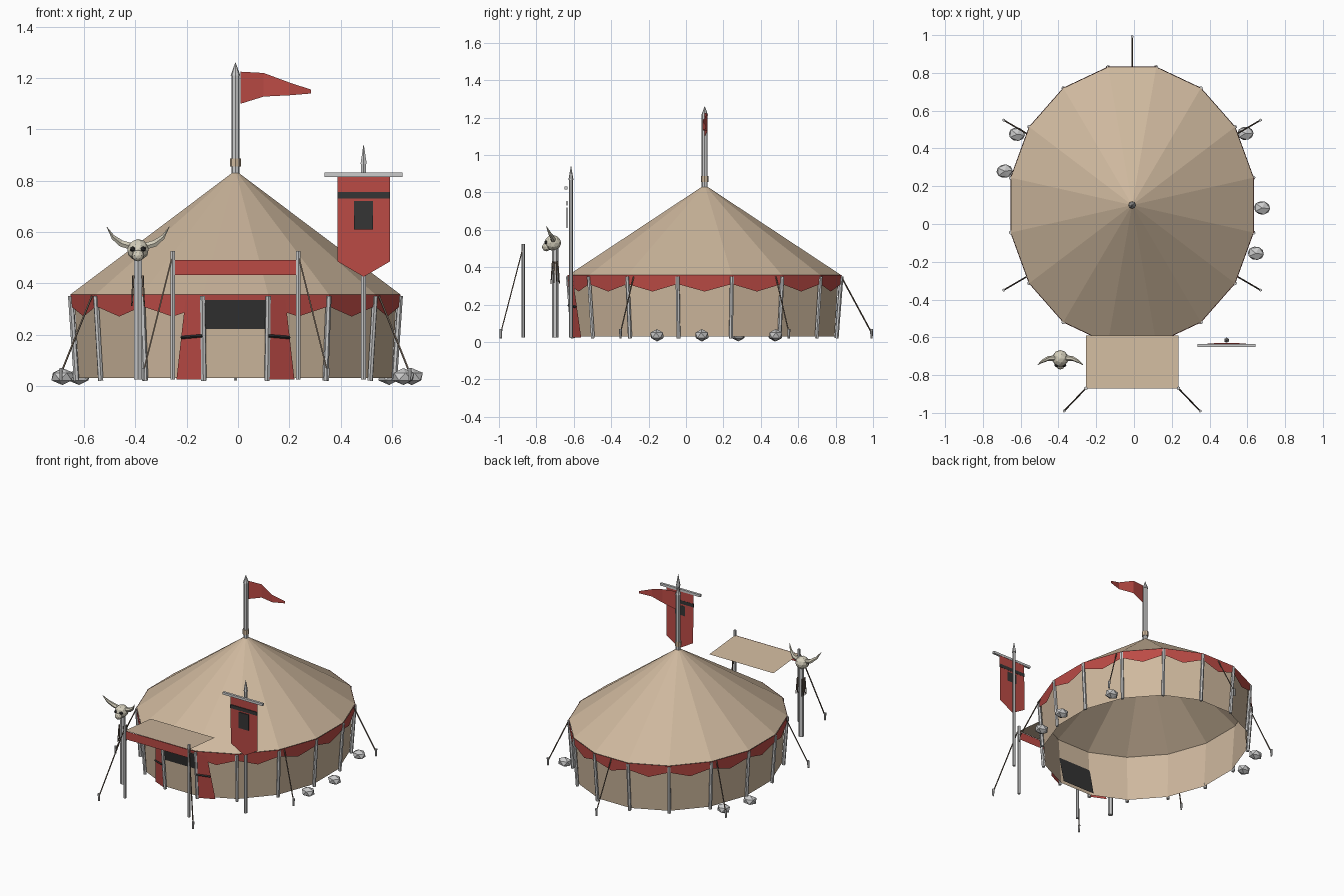
import bpy, math, random
from mathutils import Vector

if "Cube" in bpy.data.objects:
    bpy.data.objects.remove(bpy.data.objects["Cube"])
random.seed(4)

def mat(name, c):
    m = bpy.data.materials.new(name)
    m.diffuse_color = (*c, 1)
    m.use_nodes = True
    m.node_tree.nodes["Principled BSDF"].inputs["Base Color"].default_value = m.diffuse_color
    return m

TAN = mat("canvas", (0.62, 0.48, 0.34))
RED = mat("red_cloth", (0.50, 0.07, 0.06))
DARK = mat("dark_cloth", (0.035, 0.035, 0.035))
BONE = mat("bone", (0.66, 0.62, 0.50))
ROPE = mat("rope", (0.16, 0.12, 0.09))

def mesh(name, verts, faces, m=None):
    me = bpy.data.meshes.new(name)
    me.from_pydata([tuple(v) for v in verts], [], faces)
    o = bpy.data.objects.new(name, me)
    bpy.context.collection.objects.link(o)
    if m:
        me.materials.append(m)
    return o

def rod(name, a, b, r1, r2=None, n=6, m=None):
    a, b = Vector(a), Vector(b)
    r2 = r1 if r2 is None else r2
    bpy.ops.mesh.primitive_cone_add(vertices=n, radius1=r1, radius2=r2, depth=(b - a).length, location=(a + b) / 2)
    o = bpy.context.object
    o.rotation_euler = (b - a).to_track_quat('Z', 'Y').to_euler()
    o.name = name
    if m:
        o.data.materials.append(m)
    return o

def ball(name, loc, scale, sub=2, m=None):
    bpy.ops.mesh.primitive_ico_sphere_add(subdivisions=sub, radius=1, location=loc)
    o = bpy.context.object
    o.scale = scale
    o.name = name
    if m:
        o.data.materials.append(m)
    return o

def box(name, loc, size, m=None):
    bpy.ops.mesh.primitive_cube_add(size=1, location=loc)
    o = bpy.context.object
    o.scale = size
    o.name = name
    if m:
        o.data.materials.append(m)
    return o

# Oval sixteen-sided plan of the tent
N, CX, CY = 16, -0.01, 0.10
def rim(i, k, z):
    a = math.tau * (i + 0.5) / N
    return Vector((CX + 0.655 * k * math.cos(a), CY + 0.745 * k * math.sin(a), z))

# Open-bottomed wall and cone roof
mesh("tent_wall", [rim(i, 0.95, 0.03) for i in range(N)] + [rim(i, 0.98, 0.358) for i in range(N)],
     [(i, (i + 1) % N, N + (i + 1) % N, N + i) for i in range(N)], TAN)
mesh("tent_roof", [rim(i, 1, 0.357) for i in range(N)] + [Vector((CX, CY, 0.84))],
     [(i, (i + 1) % N, N) for i in range(N)], TAN)

# Pointed valance, shallow over the doorway (side 11)
vv, vf = [], []
for i in range(N):
    low = 0.335 if i == 11 else 0.27
    side = 0.335 if i == 11 else 0.31
    b = len(vv)
    vv += [rim(i, 1.003, 0.357), rim(i, 0.998, side), (rim(i, 0.998, low) + rim(i + 1, 0.998, low)) / 2,
           rim(i + 1, 0.998, side), rim(i + 1, 1.003, 0.357)]
    vf.append(tuple(range(b, b + 5)))
mesh("valance", vv, vf, RED)

# Leaning wall poles
for i in range(N):
    rod("wall_pole", rim(i, 0.965, 0.02), rim(i, 1.0, 0.35), 0.011)

# Door panel, leaning through the wall, with side curtains and ties
mesh("door_panel", [(-0.135, -0.565, 0.03), (0.115, -0.565, 0.03), (0.12, -0.632, 0.335), (-0.14, -0.632, 0.335)],
     [(0, 1, 2, 3)], DARK)
for s in (-1, 1):
    def cp(x, z, off=0.0):
        y = -0.606 - 0.03 * (z - 0.03) / 0.33 + 0.45 * (x - 0.13) - off
        return (CX + s * x, y, z)
    mesh("door_curtain", [cp(0.125, 0.025), cp(0.23, 0.025), cp(0.195, 0.335), cp(0.13, 0.335)], [(0, 1, 2, 3)], RED)
    rod("curtain_tie", cp(0.13, 0.195, 0.008), cp(0.212, 0.188, 0.008), 0.006, n=4, m=DARK)

# Centre pole, finial and collar
rod("centre_pole", (CX, CY, 0.82), (CX, CY, 1.215), 0.016, n=8)
rod("centre_finial", (CX, CY, 1.21), (CX, CY, 1.26), 0.019, 0.001, n=8)
rod("pole_collar", (CX, CY, 0.855), (CX, CY, 0.887), 0.021, n=8, m=TAN)

# Waving pennant
prof = [(0.01, 1.10, 1.225, 0), (0.10, 1.128, 1.22, 0.015), (0.20, 1.133, 1.183, -0.012), (0.285, 1.14, 1.155, 0.008)]
mesh("pennant", [(x, CY + w, z) for x, lo, hi, w in prof for z in (lo, hi)],
     [(2 * i, 2 * i + 2, 2 * i + 3, 2 * i + 1) for i in range(3)], RED)

# Entrance canopy with front strip and posts
mesh("canopy", [(-0.255, -0.87, 0.49), (0.235, -0.87, 0.49), (0.235, -0.59, 0.465), (-0.255, -0.59, 0.465)],
     [(0, 1, 2, 3)], TAN)
mesh("canopy_strip", [(-0.255, -0.872, 0.433), (0.235, -0.872, 0.433), (0.235, -0.872, 0.49), (-0.255, -0.872, 0.49)],
     [(0, 1, 2, 3)], RED)

def guy(a, b):
    a, b = Vector(a), Vector(b)
    rod("guy_rope", a, b, 0.004, n=4, m=ROPE)
    rod("peg", b + Vector((0, 0, -0.03)), b + Vector((0, 0, 0.02)), 0.006, 0.008)

for s in (-1, 1):
    x = CX + s * 0.245
    rod("canopy_post", (x, -0.87, 0.025), (x, -0.87, 0.525), 0.010)
    guy((x, -0.87, 0.51), (CX + s * 0.36, -0.99, 0.05))
    guy((CX + s * 0.56, 0.48, 0.35), (CX + s * 0.68, 0.55, 0.05))
    guy((CX + s * 0.56, -0.28, 0.35), (CX + s * 0.68, -0.35, 0.05))
guy((CX, 0.83, 0.35), (CX, 0.992, 0.05))

# Hanging banner on its post
BX = 0.49
rod("banner_post", (BX, -0.615, 0.025), (BX, -0.615, 0.87), 0.011)
rod("banner_spike", (BX, -0.615, 0.865), (BX, -0.615, 0.94), 0.014, 0.001)
box("banner_crossbar", (BX, -0.642, 0.823), (0.305, 0.016, 0.016))
mesh("banner_cloth", [(0.388, -0.636, 0.82), (0.388, -0.632, 0.485), (BX, -0.63, 0.425), (0.593, -0.632, 0.485),
                      (0.593, -0.636, 0.82)], [(0, 1, 2, 3, 4)], RED)
box("banner_band", (BX, -0.637, 0.743), (0.205, 0.006, 0.024), DARK)
box("banner_patch", (BX, -0.637, 0.665), (0.075, 0.006, 0.11), DARK)

# Skull post: cranium, snout, eyes, curved horns and hanging strands
SX, SY = -0.39, -0.70
rod("skull_post", (SX, SY, 0.025), (SX, SY, 0.50), 0.017)
ball("skull", (SX, SY - 0.012, 0.53), (0.043, 0.045, 0.042), 2, BONE)
ball("skull_snout", (SX, SY - 0.047, 0.508), (0.024, 0.023, 0.023), 2, BONE)
for s in (-1, 1):
    ball("eye_socket", (SX + s * 0.02, SY - 0.047, 0.533), (0.013, 0.012, 0.011), 1, DARK)
    pts = [(0.03, 0.01, 0.545, 0.014), (0.065, 0.012, 0.555, 0.013), (0.098, 0.028, 0.58, 0.009), (0.122, 0.047, 0.62, 0.001)]
    hv, hf = [], []
    for x, y, z, r in pts:
        for k in range(6):
            a = math.tau * k / 6
            hv.append((SX + s * (x - 0.5 * r * math.sin(a)), SY - y + r * math.cos(a), z + r * math.sin(a)))
    for j in range(3):
        for k in range(6):
            q = (j * 6 + k, j * 6 + (k + 1) % 6, j * 6 + 6 + (k + 1) % 6, j * 6 + 6 + k)
            hf.append(q if s < 0 else q[::-1])
    mesh("horn", hv, hf, BONE)
    for k in range(4):
        y = SY - 0.022 + 0.015 * k
        rod("strand", (SX + s * 0.018, y * 0.6 + SY * 0.4, 0.43),
            (SX + s * 0.024, y, 0.31 + 0.015 * random.random()), 0.005, 0.003, n=4, m=ROPE)

# Low-poly stones round the edge
for x, y in [(-0.685, 0.28), (-0.62, 0.475), (0.59, 0.48), (0.678, 0.085), (0.645, -0.155)]:
    st = ball("stone", (x, y, 0.036), (0.048, 0.040, 0.033), 1)
    st.rotation_euler.z = random.uniform(-0.2, 0.2)
